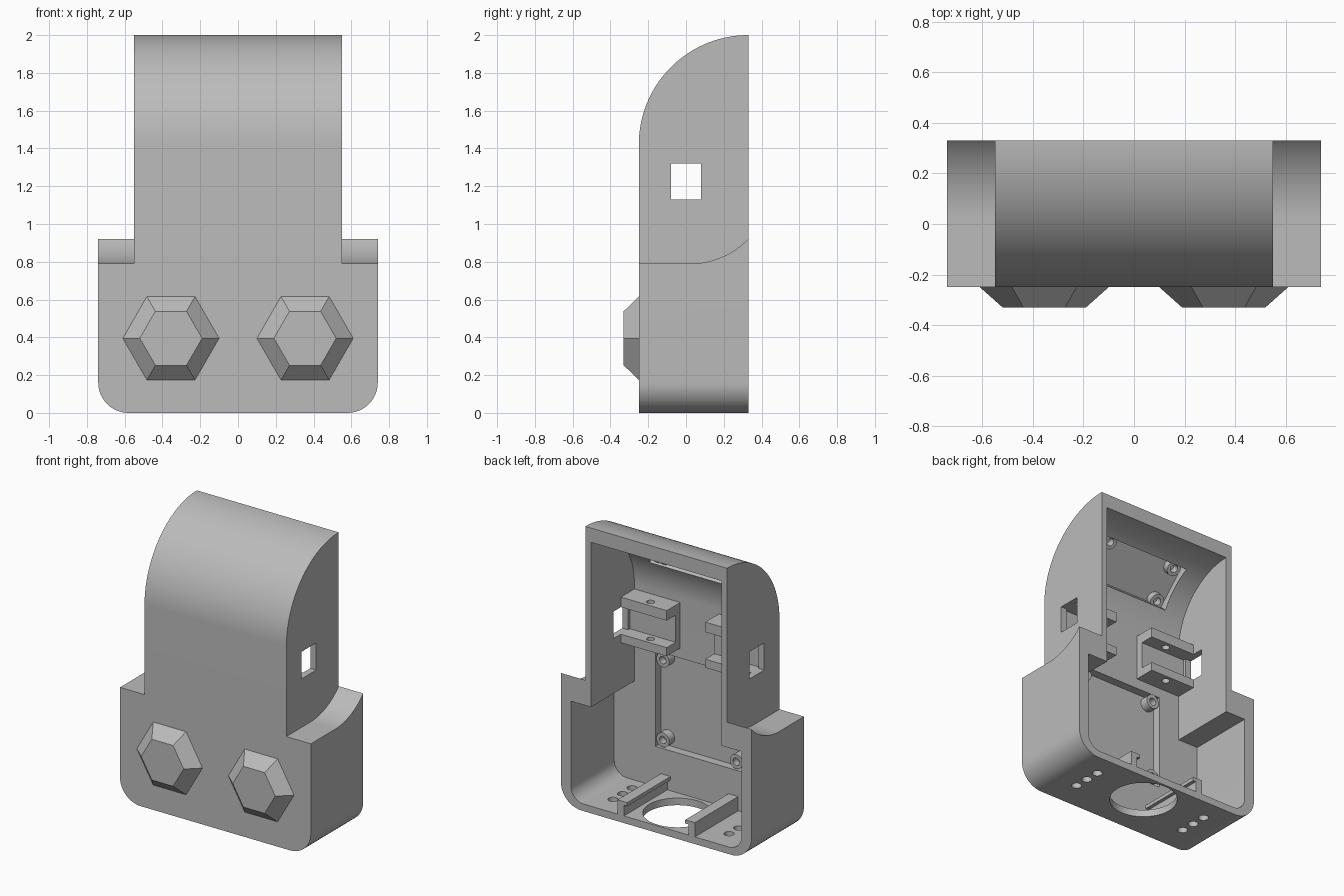
import bpy, bmesh, math
from mathutils import Matrix, Vector

if "Cube" in bpy.data.objects:
    bpy.data.objects.remove(bpy.data.objects["Cube"])

grey = bpy.data.materials.new("plain grey")
grey.diffuse_color = (0.5, 0.5, 0.5, 1)
grey.use_nodes = True
grey.node_tree.nodes["Principled BSDF"].inputs["Base Color"].default_value = grey.diffuse_color


def arc(cu, cv, r, a0, a1, n=24):
    """Points along a circular arc, angles in degrees."""
    return [(cu + r * math.cos(math.radians(a0 + (a1 - a0) * i / n)),
             cv + r * math.sin(math.radians(a0 + (a1 - a0) * i / n))) for i in range(n + 1)]


def finish(name, bm):
    bmesh.ops.recalc_face_normals(bm, faces=bm.faces)
    me = bpy.data.meshes.new(name)
    bm.to_mesh(me)
    bm.free()
    me.materials.append(grey)
    ob = bpy.data.objects.new(name, me)
    bpy.context.collection.objects.link(ob)
    return ob


def prism(name, pts, axis, lo, hi):
    """Extrude a profile along x (profile in yz) or y (profile in xz)."""
    place = (lambda u, v, t: (t, u, v)) if axis == "x" else (lambda u, v, t: (u, t, v))
    bm = bmesh.new()
    f = bm.faces.new([bm.verts.new(place(u, v, lo)) for u, v in pts])
    res = bmesh.ops.extrude_face_region(bm, geom=[f])
    move = Vector(place(0, 0, hi - lo))
    bmesh.ops.translate(bm, vec=move, verts=[v for v in res["geom"] if isinstance(v, bmesh.types.BMVert)])
    return finish(name, bm)


def box(name, x, y, z, matrix=Matrix()):
    bm = bmesh.new()
    size = Matrix.Diagonal((x[1] - x[0], y[1] - y[0], z[1] - z[0], 1))
    mid = Matrix.Translation((sum(x) / 2, sum(y) / 2, sum(z) / 2))
    bmesh.ops.create_cube(bm, size=1, matrix=matrix @ mid @ size)
    return finish(name, bm)


def cylinder(name, r1, r2, depth, matrix, sides=32):
    bm = bmesh.new()
    bmesh.ops.create_cone(bm, cap_ends=True, segments=sides, radius1=r1, radius2=r2,
                          depth=depth, matrix=matrix)
    return finish(name, bm)


def combine(target, tool, operation):
    mod = target.modifiers.new("combine", "BOOLEAN")
    mod.operation, mod.object, mod.solver = operation, tool, "EXACT"
    bpy.context.view_layer.objects.active = target
    bpy.ops.object.modifier_apply(modifier=mod.name)
    bpy.data.objects.remove(tool)


def rounded_base(half, bottom, top, r):
    return ([(-half, top)] + arc(-half + r, bottom + r, r, 180, 270, 12)
            + arc(half - r, bottom + r, r, 270, 360, 12) + [(half, top)])


FRONT, BACK, INNER = -0.25, 0.33, -0.15

# Wide lower housing with curved shoulders
housing = prism("housing", rounded_base(0.74, 0, 1.0, 0.16), "y", FRONT, BACK)
shoulder = [(-0.4, -0.1), (-0.4, 0.79)] + arc(0.02, 1.222, 0.432, 270, 315.6, 16) + [(0.4, 1.01), (0.4, -0.1)]
combine(housing, prism("shoulder", shoulder, "x", -1, 1), "INTERSECT")

# Tall upper housing with curved top
tower = [(BACK, 0.2), (FRONT, 0.2)] + arc(0.33, 1.42, 0.58, 180, 90, 40)
combine(housing, prism("tower", tower, "x", -0.55, 0.55), "UNION")

# Hollow interior, open at the back
cavity = [(0.5, 0.3), (INNER, 0.3)] + arc(0.33, 1.42, 0.48, 180, 90, 40) + [(0.5, 1.90)]
combine(housing, prism("cavity", cavity, "x", -0.505, 0.505), "DIFFERENCE")
combine(housing, prism("low_cavity", rounded_base(0.662, 0.05, 0.745, 0.1), "y", INNER, 0.5), "DIFFERENCE")

# Panel recesses: one upright, one tilted in the curved top
combine(housing, box("recess", (-0.34, 0.34), (-0.21, 0), (0.33, 1.0)), "DIFFERENCE")
tilt = Matrix.Translation((0, 0.33, 1.42)) @ Matrix.Rotation(math.radians(-45), 4, "X")
combine(housing, box("top_recess", (-0.35, 0.35), (-0.52, -0.3), (-0.15, 0.15), tilt), "DIFFERENCE")

# Side windows, round floor opening and small vent holes
combine(housing, box("windows", (-1, 1), (-0.08, 0.08), (1.13, 1.32)), "DIFFERENCE")
combine(housing, cylinder("floor_hole", 0.22, 0.22, 0.3, Matrix.Translation((0, 0.095, 0)), 64), "DIFFERENCE")
for x in (-0.45, 0.45):
    for y in (-0.045, 0.06, 0.165):
        combine(housing, cylinder("vent", 0.033, 0.033, 0.3, Matrix.Translation((x, y, 0)), 24), "DIFFERENCE")


def boss(name, matrix, y0, y1, x, z):
    """Hollow screw post running along local y."""
    turn = Matrix.Rotation(math.radians(90), 4, "X")
    mid = matrix @ Matrix.Translation((x, (y0 + y1) / 2, z)) @ turn
    post = cylinder(name, 0.05, 0.05, y1 - y0, mid)
    hole = cylinder("hole", 0.026, 0.026, 0.1,
                    matrix @ Matrix.Translation((x, y1, z)) @ turn, 20)
    combine(post, hole, "DIFFERENCE")


for s, side in ((-1, "left"), (1, "right")):
    # Screw posts in the recess corners
    for z, level in ((0.39, "lower"), (0.95, "upper")):
        boss(f"{side}_{level}_post", Matrix(), -0.215, -0.15, s * 0.285, z)
    for z, level in ((-0.12, "lower"), (0.12, "upper")):
        boss(f"{side}_{level}_top_post", tilt, -0.525, -0.47, s * 0.27, z)

    # Channel bracket beside each window
    channel = [(-0.155, 1.07), (0, 1.07), (0, 1.13), (-0.1, 1.13),
               (-0.1, 1.32), (0, 1.32), (0, 1.39), (-0.155, 1.39)]
    bracket = prism(f"{side}_bracket", channel, "x", *sorted((s * 0.15, s * 0.51)))
    combine(bracket, cylinder("pin", 0.026, 0.026, 1, Matrix.Translation((s * 0.31, -0.05, 1.2)), 20), "DIFFERENCE")

    # Lipped rail beside the floor opening
    rail = [(0.25, 0.045), (0.25, 0.125), (0.225, 0.125), (0.225, 0.15), (0.3, 0.15), (0.3, 0.045)]
    prism(f"{side}_rail", [(s * u, v) for u, v in rail], "y", -0.155, BACK)

    # Tapered hexagonal knob on the front
    face = Matrix.Translation((s * 0.355, -0.29, 0.395)) @ Matrix.Rotation(math.radians(90), 4, "X")
    cylinder(f"{side}_knob", 0.255, 0.165, 0.08, face @ Matrix.Rotation(math.radians(30), 4, "Z"), 6)

# Smooth curves, crisp edges
bpy.ops.object.select_all(action="DESELECT")
for ob in bpy.context.scene.objects:
    ob.select_set(True)
bpy.context.view_layer.objects.active = housing
bpy.ops.object.shade_smooth_by_angle(angle=math.radians(30))
